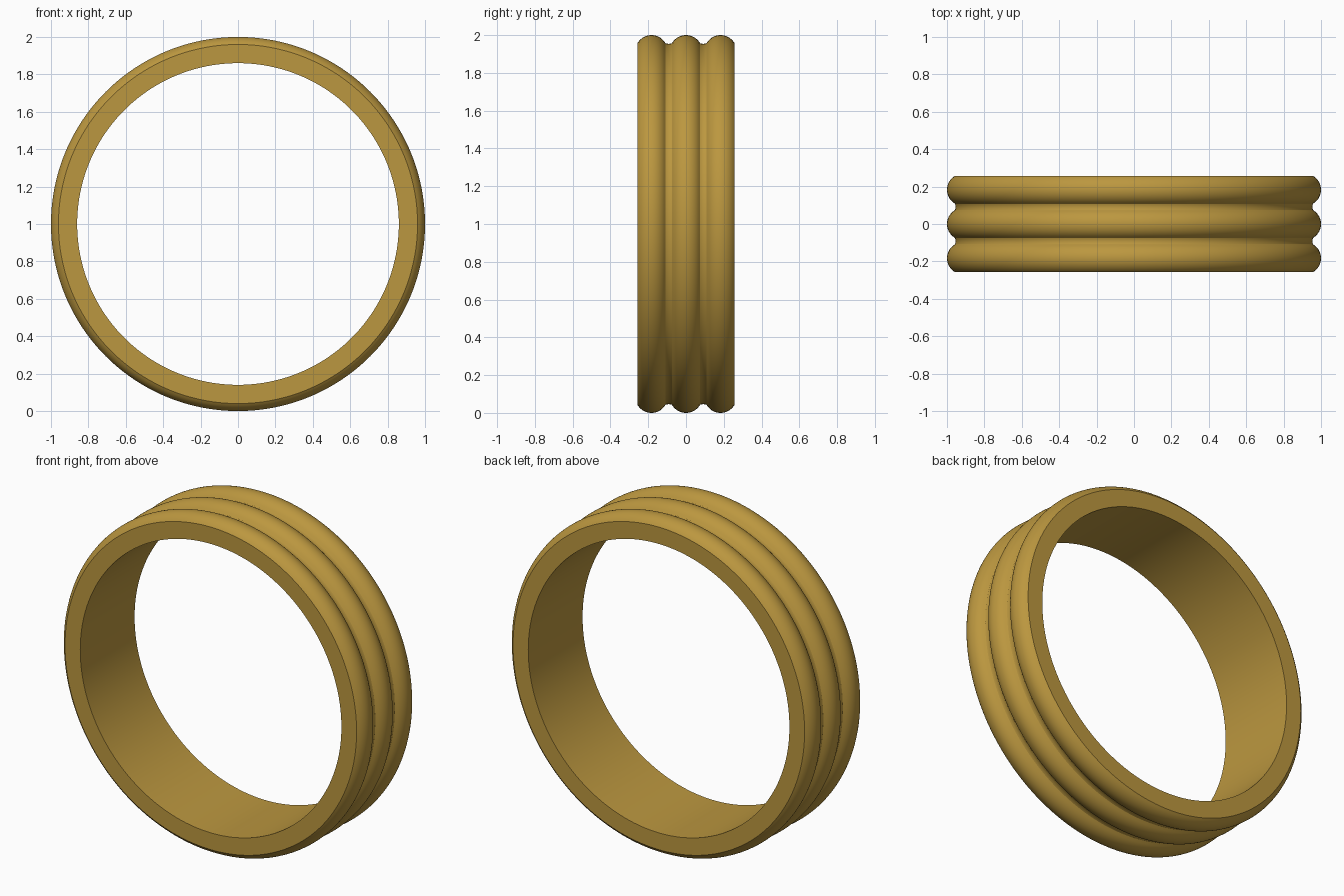
import bpy, bmesh, math

if "Cube" in bpy.data.objects:
    bpy.data.objects.remove(bpy.data.objects["Cube"])

SEGMENTS = 192
INNER, BASE, PEAK = 0.86, 0.96, 1.0
HALF_BEAD, PITCH = 0.0725, 0.183
FLOOR = 0.954


def bead(cy, steps=14):
    # rounded bead: circular arc through the two base corners and the peak
    sag = PEAK - BASE
    rad = (HALF_BEAD ** 2 + sag ** 2) / (2 * sag)
    a = math.asin(HALF_BEAD / rad)
    return [(cy + rad * math.sin(t), PEAK - rad + rad * math.cos(t))
            for t in (-a + 2 * a * i / steps for i in range(steps + 1))]


def groove(cy, steps=6):
    # shallow concave groove between two beads
    half = PITCH / 2 - HALF_BEAD
    return [(cy + half * u, BASE - (BASE - FLOOR) * math.sqrt(1 - u * u))
            for u in (-math.cos(math.pi * i / steps) for i in range(1, steps))]


# closed cross-section (y, radius)
profile = []
for i in (-1, 0, 1):
    profile += bead(i * PITCH)
    if i < 1:
        profile += groove((i + 0.5) * PITCH)
edge = PITCH + HALF_BEAD
profile += [(edge, INNER), (-edge, INNER)]

# revolve the section around the y axis
bm = bmesh.new()
rings = []
for s in range(SEGMENTS):
    a = 2 * math.pi * s / SEGMENTS
    rings.append([bm.verts.new((r * math.cos(a), y, 1 + r * math.sin(a)))
                  for y, r in profile])
n = len(profile)
for s in range(SEGMENTS):
    p, q = rings[s], rings[(s + 1) % SEGMENTS]
    for j in range(n):
        k = (j + 1) % n
        bm.faces.new((p[j], p[k], q[k], q[j]))
bmesh.ops.recalc_face_normals(bm, faces=bm.faces)
mesh = bpy.data.meshes.new("ring_band")
bm.to_mesh(mesh)
bm.free()

ring = bpy.data.objects.new("ring_band", mesh)
bpy.context.collection.objects.link(ring)
gold = bpy.data.materials.new("gold")
gold.diffuse_color = (0.50, 0.31, 0.05, 1)
gold.use_nodes = True
gold.node_tree.nodes["Principled BSDF"].inputs["Base Color"].default_value = gold.diffuse_color
mesh.materials.append(gold)

# smooth shading with crisp rims
bpy.context.view_layer.objects.active = ring
ring.select_set(True)
bpy.ops.object.shade_smooth_by_angle(angle=math.radians(30))
